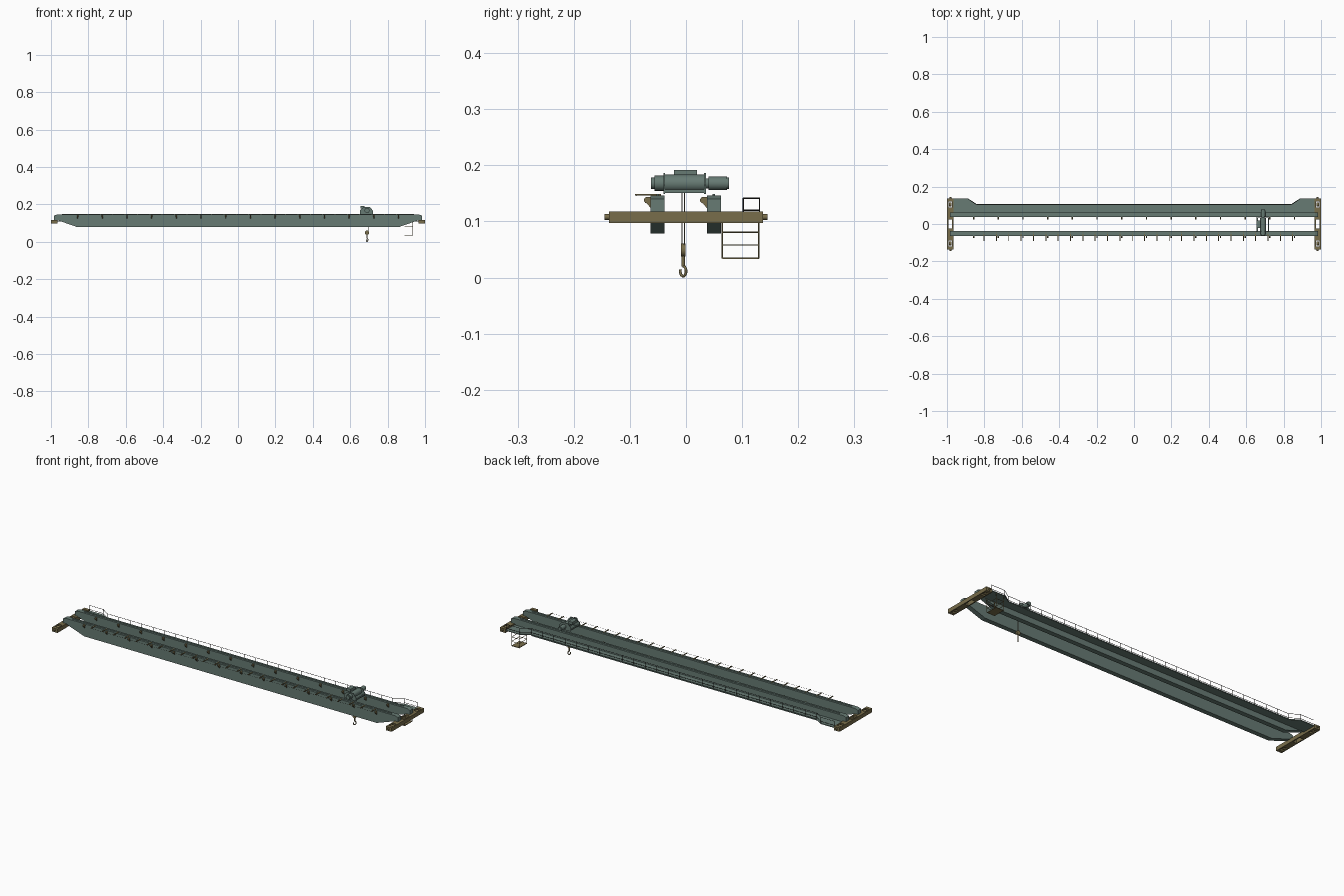
import bpy, bmesh, math
from mathutils import Matrix, Vector

if "Cube" in bpy.data.objects:
    bpy.data.objects.remove(bpy.data.objects["Cube"])


def material(name, rgb):
    m = bpy.data.materials.new(name)
    m.use_nodes = True
    m.diffuse_color = (*rgb, 1)
    m.node_tree.nodes["Principled BSDF"].inputs["Base Color"].default_value = (*rgb, 1)
    return m


GREEN = material("grey green paint", (0.135, 0.197, 0.173))
OLIVE = material("olive paint", (0.19, 0.155, 0.07))
DARK = material("dark steel", (0.03, 0.028, 0.025))
STEEL = material("rope steel", (0.2, 0.19, 0.16))


def finish(name, bm, mat, smooth=False):
    bmesh.ops.recalc_face_normals(bm, faces=bm.faces)
    me = bpy.data.meshes.new(name)
    bm.to_mesh(me)
    bm.free()
    me.materials.append(mat)
    ob = bpy.data.objects.new(name, me)
    bpy.context.collection.objects.link(ob)
    if smooth:
        bpy.ops.object.select_all(action='DESELECT')
        ob.select_set(True)
        bpy.context.view_layer.objects.active = ob
        bpy.ops.object.shade_smooth_by_angle(angle=math.radians(40))
    return ob


def add_box(bm, x, y, z):
    """Box from three (low, high) ranges."""
    size = [r[1] - r[0] for r in (x, y, z)]
    mid = [sum(r) / 2 for r in (x, y, z)]
    bmesh.ops.create_cube(bm, size=1, matrix=Matrix.Translation(mid) @ Matrix.Diagonal((*size, 1)))


def add_rod(bm, a, b, r, sides=6):
    a, b = Vector(a), Vector(b)
    d = b - a
    m = Matrix.Translation((a + b) / 2) @ d.to_track_quat('Z', 'Y').to_matrix().to_4x4()
    bmesh.ops.create_cone(bm, cap_ends=True, segments=sides, radius1=r, radius2=r, depth=d.length, matrix=m)


def add_prism(bm, points, shift):
    face = bm.faces.new([bm.verts.new(p) for p in points])
    new = bmesh.ops.extrude_face_region(bm, geom=[face])["geom"]
    bmesh.ops.translate(bm, vec=shift, verts=[v for v in new if isinstance(v, bmesh.types.BMVert)])


def boxes(name, mat, *ranges):
    bm = bmesh.new()
    for r in ranges:
        add_box(bm, *r)
    return finish(name, bm, mat)


def rods(name, mat, *items, sides=16):
    bm = bmesh.new()
    for a, b, r in items:
        add_rod(bm, a, b, r, sides)
    return finish(name, bm, mat, True)


def mirrored(half):
    return half + [(-p[0], *p[1:]) for p in reversed(half)]


TOP, FLOOR = 0.146, 0.112
BRACKETS = [-0.86 + 0.132 * i for i in range(14)]
ARMS = [-0.803 + 0.066 * i for i in range(26)]

# Box girders with tapered ends and trolley rails
for label, y0 in (("front", -0.063), ("rear", 0.037)):
    side = mirrored([(-0.985, 0.118), (-0.985, 0.14), (-0.968, TOP)])
    side += mirrored([(0.86, 0.079), (0.96, 0.114)][::-1])
    bm = bmesh.new()
    add_prism(bm, [(x, y0, z) for x, z in side], (0, 0.025, 0))
    finish(label + "_girder", bm, GREEN)
    boxes(label + "_trolley_rail", GREEN, ((-0.94, 0.94), (y0 + 0.01, y0 + 0.015), (TOP, TOP + 0.003)))

    # Cable brackets with guide rollers on the front face of each girder
    bm = bmesh.new()
    for x in BRACKETS:
        add_prism(bm, [(x, y0, TOP - 0.002), (x, y0 - 0.009, TOP - 0.004),
                       (x, y0 - 0.009, TOP - 0.011), (x, y0, TOP - 0.022)], (0.005, 0, 0))
        add_rod(bm, (x - 0.001, y0 - 0.006, TOP - 0.008), (x + 0.006, y0 - 0.006, TOP - 0.008), 0.006, 10)
    finish(label + "_cable_brackets", bm, OLIVE)

# Support arms reaching out from the front girder, with the supply wire
boxes("cable_arms", OLIVE, *[((x - 0.001, x + 0.004), (-0.091, -0.045), (TOP, TOP + 0.003)) for x in ARMS])
rods("supply_wire", DARK, ((ARMS[0], -0.088, TOP), (ARMS[-1], -0.088, TOP), 0.0005), sides=6)

# End trucks: side plates, cross blocks, wheels and buffers
for label, s in (("left", 1), ("right", -1)):
    def span(a, b):
        return tuple(sorted((s * a, s * b)))
    ys, zs = (-0.137, 0.137), (0.097, 0.118)
    blocks = [tuple(sorted((t * a, t * b))) for t in (-1, 1) for a, b in ((0.025, 0.088), (0.12, 0.137))]
    boxes(label + "_end_truck", OLIVE,
          (span(0.966, 0.972), ys, zs), (span(0.993, 0.999), ys, zs),
          *[(span(0.972, 0.993), b, zs) for b in blocks])
    rods(label + "_truck_wheels", OLIVE,
         *[((s * 0.975, y, 0.1075), (s * 0.99, y, 0.1075), 0.0103) for y in (-0.104, 0.104)])
    rods(label + "_buffers", OLIVE,
         *[((s * 0.982, t * 0.137, 0.108), (s * 0.982, t * 0.145, 0.108), 0.005) for t in (-1, 1)])

# Walkway behind the rear girder, wider at both ends
edge = mirrored([(-0.965, 0.135), (-0.885, 0.135), (-0.84, 0.106)])
bm = bmesh.new()
add_prism(bm, [(x, y, FLOOR) for x, y in edge + [(0.965, 0.062), (-0.965, 0.062)]], (0, 0, -0.004))
finish("walkway", bm, GREEN)

# Handrail following the walkway edge
path = [Vector((x, y - 0.004, FLOOR)) for x, y in edge]
bm = bmesh.new()
for a, b in zip(path, path[1:]):
    for h in (0.008, 0.0295):
        up = Vector((0, 0, h))
        add_rod(bm, a + up, b + up, 0.0011)
    n = max(1, round((b - a).length / 0.066))
    for i in range(n + 1):
        p = a.lerp(b, i / n)
        add_rod(bm, p, p + Vector((0, 0, 0.0295)), 0.0011)
finish("handrail", bm, DARK)

# Hanging service cage
xs, ys = (0.89, 0.935), (0.065, 0.13)
boxes("cage_floor", OLIVE, (xs, ys, (0.033, 0.036)))
bm = bmesh.new()
for x in xs:
    for y in ys:
        add_rod(bm, (x, y, 0.034), (x, y, FLOOR), 0.0013)
for z in (0.058, 0.081):
    for x in xs:
        add_rod(bm, (x, ys[0], z), (x, ys[1], z), 0.0012)
    for y in ys:
        add_rod(bm, (xs[0], y, z), (xs[1], y, z), 0.0012)
finish("cage_frame", bm, OLIVE)

# Hoist trolley: end plates, drum, motor, gearbox and control box
cx, cz = 0.69, 0.168
bm = bmesh.new()
outline = [(-0.037, 0.149), (0.033, 0.149), (0.033, 0.165), (0.016, 0.186), (-0.018, 0.186), (-0.037, 0.17)]
for y in (-0.0405, 0.0325):
    add_prism(bm, [(cx + x, y, z) for x, z in outline], (0, 0.003, 0))
for x in (cx - 0.034, cx + 0.026):
    add_box(bm, (x, x + 0.006), (-0.039, 0.034), (0.151, 0.157))
finish("trolley_frame", bm, GREEN)
rods("rope_drum", GREEN, ((cx, -0.038, cz), (cx, 0.034, cz), 0.0155), sides=24)
rods("hoist_motor", GREEN, ((cx, 0.034, cz), (cx, 0.042, cz), 0.009),
     ((cx, 0.04, cz), (cx, 0.073, cz), 0.012), ((cx, 0.073, cz), (cx, 0.077, cz), 0.01))
rods("hoist_gearbox", GREEN, ((cx, -0.056, cz), (cx, -0.038, cz), 0.0135),
     ((cx, -0.062, cz), (cx, -0.056, cz), 0.01))
boxes("control_box", GREEN, ((cx - 0.036, cx - 0.014), (-0.021, 0.02), (0.178, 0.192)))

# Ropes, hook block and hook
hy = -0.005
rods("hoist_ropes", STEEL,
     *[((cx + d, hy + d / 3, 0.05), (cx + d, hy + d / 3, 0.16), 0.0008) for d in (-0.006, 0.006)], sides=6)
rods("hook_block", OLIVE, ((cx, hy - 0.004, 0.049), (cx, hy + 0.004, 0.049), 0.0115),
     ((cx, hy, 0.02), (cx, hy, 0.042), 0.003))
curve = bpy.data.curves.new("hook", 'CURVE')
curve.dimensions = '3D'
curve.bevel_depth = 0.0024
curve.bevel_resolution = 2
curve.use_fill_caps = True
line = curve.splines.new('POLY')
arc = [math.radians(90 - 24 * i) for i in range(13)]
line.points.add(len(arc) - 1)
for p, t in zip(line.points, arc):
    u, h = 0.0065 * math.cos(t), 0.0114 + 0.009 * math.sin(t)
    p.co = (cx + u * 0.7, hy + u * 0.8, h, 1)
curve.materials.append(OLIVE)
bpy.context.collection.objects.link(bpy.data.objects.new("hook", curve))
